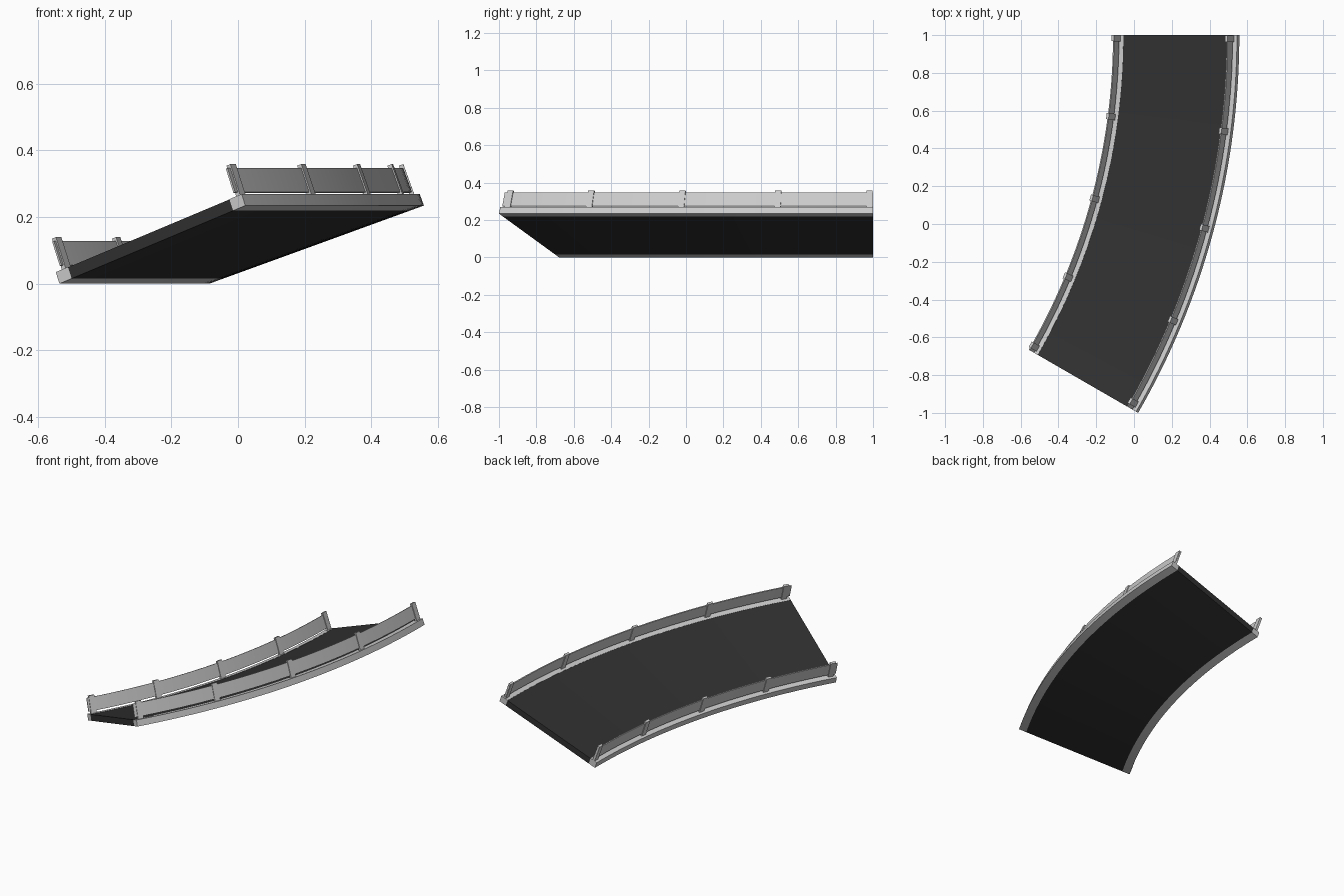
import bpy, bmesh, math

if "Cube" in bpy.data.objects:
    bpy.data.objects.remove(bpy.data.objects["Cube"])

CX, CY = -3.442, 1.0            # centre of the bend
R0, LEN = 3.356, 0.685          # inner bottom radius, banked width
BANK, ARC, SEG = math.radians(20), 30.0, 32
CURB_W, THICK = 0.045, 0.037

asphalt = bpy.data.materials.new("dark_asphalt")
asphalt.diffuse_color = (0.03, 0.03, 0.03, 1)
asphalt.use_nodes = True
asphalt.node_tree.nodes["Principled BSDF"].inputs["Base Color"].default_value = asphalt.diffuse_color


def place(u, v, deg):
    """Banked cross-section point (u across, v normal) at an angle round the bend."""
    r = R0 + u * math.cos(BANK) - v * math.sin(BANK)
    z = u * math.sin(BANK) + v * math.cos(BANK)
    a = math.radians(deg)
    return (CX + r * math.cos(a), CY - r * math.sin(a), z)


def finish(name, bm, mat=None, smooth=True):
    bmesh.ops.recalc_face_normals(bm, faces=bm.faces[:])
    me = bpy.data.meshes.new(name)
    bm.to_mesh(me)
    bm.free()
    ob = bpy.data.objects.new(name, me)
    bpy.context.collection.objects.link(ob)
    if mat:
        me.materials.append(mat)
    if smooth:
        bpy.ops.object.select_all(action='DESELECT')
        ob.select_set(True)
        bpy.context.view_layer.objects.active = ob
        bpy.ops.object.shade_smooth_by_angle(angle=math.radians(30))
    return ob


def sweep(name, u0, u1, v0, v1, mat=None):
    """Sweep a rectangular section round the bend."""
    bm = bmesh.new()
    rings = []
    for i in range(SEG + 1):
        d = ARC * i / SEG
        rings.append([bm.verts.new(place(u, v, d))
                      for u, v in ((u0, v0), (u1, v0), (u1, v1), (u0, v1))])
    for a, b in zip(rings, rings[1:]):
        for k in range(4):
            n = (k + 1) % 4
            bm.faces.new((a[k], a[n], b[n], b[k]))
    bm.faces.new(rings[0])
    bm.faces.new(rings[-1])
    return finish(name, bm, mat)


def post(name, u, deg, w=0.014, length=0.034):
    """Rectangular post standing square to the banked deck."""
    bm = bmesh.new()
    r = R0 + u * math.cos(BANK)
    half = math.degrees(length / 2 / r)
    rings = [[bm.verts.new(place(uu, vv, deg + s * half))
              for uu, vv in ((u - w / 2, THICK - 0.002), (u + w / 2, THICK - 0.002),
                             (u + w / 2, 0.138), (u - w / 2, 0.138))]
             for s in (-1, 1)]
    a, b = rings
    for k in range(4):
        n = (k + 1) % 4
        bm.faces.new((a[k], a[n], b[n], b[k]))
    bm.faces.new(a)
    bm.faces.new(b)
    return finish(name, bm, smooth=False)


# road deck
sweep("road_deck", CURB_W, LEN - CURB_W, 0.0, THICK - 0.001, asphalt)

# curbs, guard panels and posts on both sides
for side, start in (("inner", 0.0), ("outer", LEN - CURB_W)):
    mid = start + CURB_W / 2
    sweep(side + "_curb", start, start + CURB_W, 0.0, THICK)
    sweep(side + "_guard_panel", mid - 0.003, mid + 0.003, 0.05, 0.127)
    for i, deg in enumerate((0.27, 7.4, 15.0, 22.5, 29.5)):
        post(f"{side}_post_{i + 1}", mid, deg)
